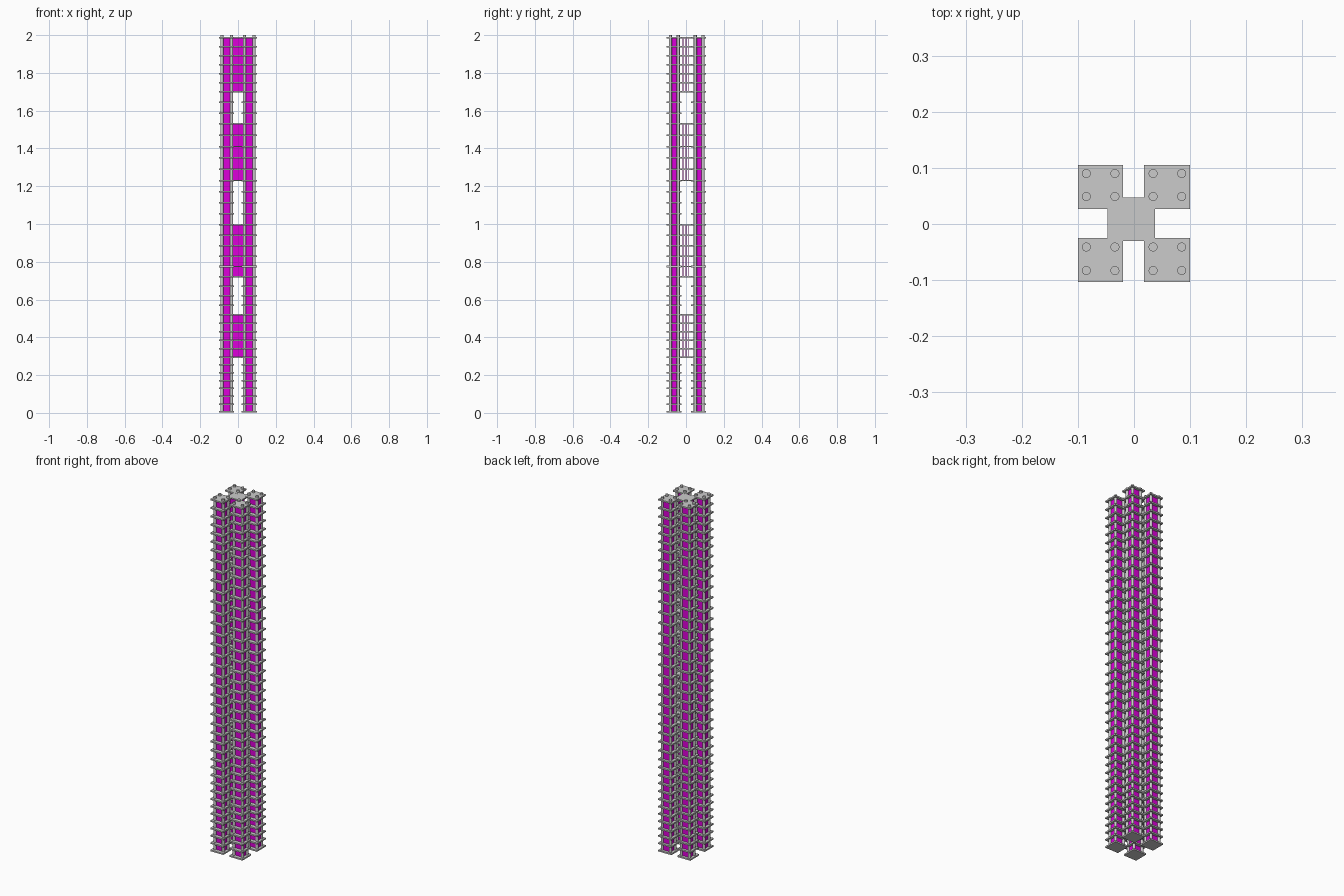
import bpy, bmesh
from mathutils import Matrix, Vector

if "Cube" in bpy.data.objects:
    bpy.data.objects.remove(bpy.data.objects["Cube"])

magenta = bpy.data.materials.new("magenta")
magenta.diffuse_color = (0.72, 0.0, 0.70, 1)
magenta.use_nodes = True
magenta.node_tree.nodes["Principled BSDF"].inputs["Base Color"].default_value = magenta.diffuse_color


def box(bm, x0, x1, y0, y1, z0, z1):
    m = Matrix.Translation(((x0 + x1) / 2, (y0 + y1) / 2, (z0 + z1) / 2))
    m = m @ Matrix.Diagonal((x1 - x0, y1 - y0, z1 - z0, 1))
    bmesh.ops.create_cube(bm, size=1, matrix=m)


def rod(bm, x, y, z0, z1, r):
    bmesh.ops.create_cone(bm, cap_ends=True, segments=16, radius1=r, radius2=r,
                          depth=z1 - z0, matrix=Matrix.Translation((x, y, (z0 + z1) / 2)))


def finish(bm, name, mat=None, smooth=False):
    me = bpy.data.meshes.new(name)
    bm.to_mesh(me)
    bm.free()
    ob = bpy.data.objects.new(name, me)
    bpy.context.collection.objects.link(ob)
    if mat:
        me.materials.append(mat)
    if smooth:
        bpy.ops.object.select_all(action='DESELECT')
        ob.select_set(True)
        bpy.context.view_layer.objects.active = ob
        bpy.ops.object.shade_smooth_by_angle()


# Storey heights: (bottom, top, storeys, has central link)
sections = [(0.005, 0.295, 7, False), (0.295, 0.52, 5, True),
            (0.52, 0.72, 4, False), (0.72, 0.995, 5, True),
            (0.995, 1.23, 4, False), (1.23, 1.53, 5, True),
            (1.53, 1.70, 3, False), (1.70, 1.986, 6, True)]
levels = [sections[0][0]]
for a, b, n, _ in sections:
    levels += [a + (b - a) * (i + 1) / n for i in range(n)]
T = 0.004  # half slab thickness

# Four towers: slabs, corner columns and magenta cores
x_sides = {"left": ((-0.10, -0.02), (-0.085, -0.034)),
           "right": ((0.018, 0.10), (0.034, 0.085))}
y_sides = {"front": ((-0.103, -0.025), (-0.083, -0.041)),
           "back": ((0.027, 0.105), (0.049, 0.09))}
for xn, (xs, xr) in x_sides.items():
    for yn, (ys, yr) in y_sides.items():
        tag = f"{yn}_{xn}"
        bm = bmesh.new()
        for z in levels:
            box(bm, *xs, *ys, z - T, z + T)
        finish(bm, f"tower_slabs_{tag}")
        bm = bmesh.new()
        for x in xr:
            for y in yr:
                rod(bm, x, y, 0.002, 2.0, 0.008)
        finish(bm, f"tower_columns_{tag}", smooth=True)
        bm = bmesh.new()
        for a, b in zip(levels, levels[1:]):
            box(bm, *xr, *yr, a + T, b - T)
        finish(bm, f"tower_core_{tag}", magenta)

# Central links: slabs joining the towers, with thin upright panels
for k, (a, b, n, linked) in enumerate(sections):
    if not linked:
        continue
    bm = bmesh.new()
    for i in range(n + 1):
        z = a + (b - a) * i / n
        box(bm, -0.047, 0.037, -0.03, 0.047, z - T * 0.9, z + T * 0.9)
    finish(bm, f"link_slabs_{k}")
    bm = bmesh.new()
    for i in range(n):
        z0, z1 = a + (b - a) * i / n, a + (b - a) * (i + 1) / n
        for y in (-0.016, 0.0, 0.015):
            box(bm, -0.036, 0.030, y - 0.002, y + 0.002, z0 + T * 0.9, z1 - T * 0.9)
    finish(bm, f"link_panels_{k}", magenta)
